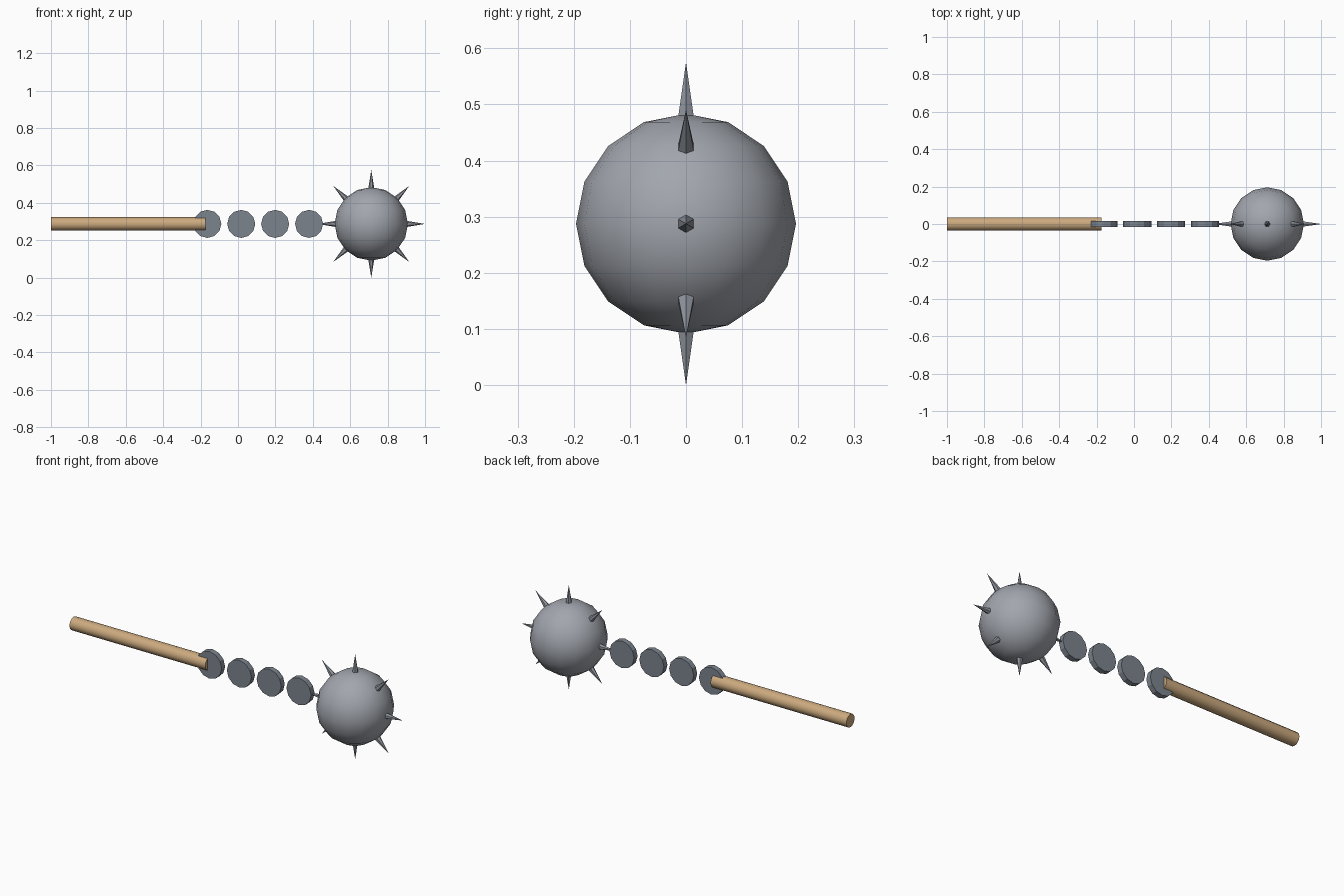
import bpy, bmesh
from math import radians, pi
from mathutils import Matrix

if "Cube" in bpy.data.objects:
    bpy.data.objects.remove(bpy.data.objects["Cube"])

Z = 0.2875           # height of the weapon's axis
BALL_X = 0.7125      # ball centre


def material(name, rgb):
    m = bpy.data.materials.new(name)
    m.diffuse_color = (*rgb, 1)
    m.use_nodes = True
    m.node_tree.nodes["Principled BSDF"].inputs["Base Color"].default_value = m.diffuse_color
    return m


def make(name, bm, loc, mat=None, smooth=None):
    me = bpy.data.meshes.new(name)
    bm.to_mesh(me)
    bm.free()
    ob = bpy.data.objects.new(name, me)
    ob.location = loc
    bpy.context.collection.objects.link(ob)
    if mat:
        me.materials.append(mat)
    if smooth:
        bpy.ops.object.select_all(action='DESELECT')
        ob.select_set(True)
        bpy.context.view_layer.objects.active = ob
        bpy.ops.object.shade_smooth_by_angle(angle=radians(smooth))
    return ob


def cone(sides, r1, r2, depth, matrix):
    bm = bmesh.new()
    bmesh.ops.create_cone(bm, cap_ends=True, segments=sides, radius1=r1,
                          radius2=r2, depth=depth, matrix=matrix)
    return bm


wood = material("wood", (0.60, 0.40, 0.21))
steel = material("steel", (0.20, 0.23, 0.27))
iron = material("iron", (0.36, 0.38, 0.42))
spike_steel = material("spike_steel", (0.27, 0.29, 0.33))

# wooden handle along x
make("handle", cone(12, 0.036, 0.036, 0.826, Matrix.Rotation(pi / 2, 4, 'Y')),
     (-0.587, 0, Z), wood, 40)

# chain of flat disc links facing y
for i in range(4):
    make(f"chain_link_{i + 1}",
         cone(12, 0.075, 0.075, 0.03, Matrix.Rotation(pi / 2, 4, 'X')),
         (-0.164 + 0.1813 * i, 0, Z), steel)

# smooth ball
bm = bmesh.new()
bmesh.ops.create_uvsphere(bm, u_segments=16, v_segments=8, radius=0.196)
make("ball", bm, (BALL_X, 0, Z), iron, 60)

# ring of eight six-sided spikes in the xz plane
base, tip = 0.17, 0.2875
for i in range(8):
    m = (Matrix.Rotation(i * pi / 4, 4, 'Y')
         @ Matrix.Translation((0, 0, (base + tip) / 2))
         @ Matrix.Rotation(pi / 2, 4, 'Z'))
    make(f"spike_{i + 1}", cone(6, 0.0195, 0, tip - base, m),
         (BALL_X, 0, Z), spike_steel)
